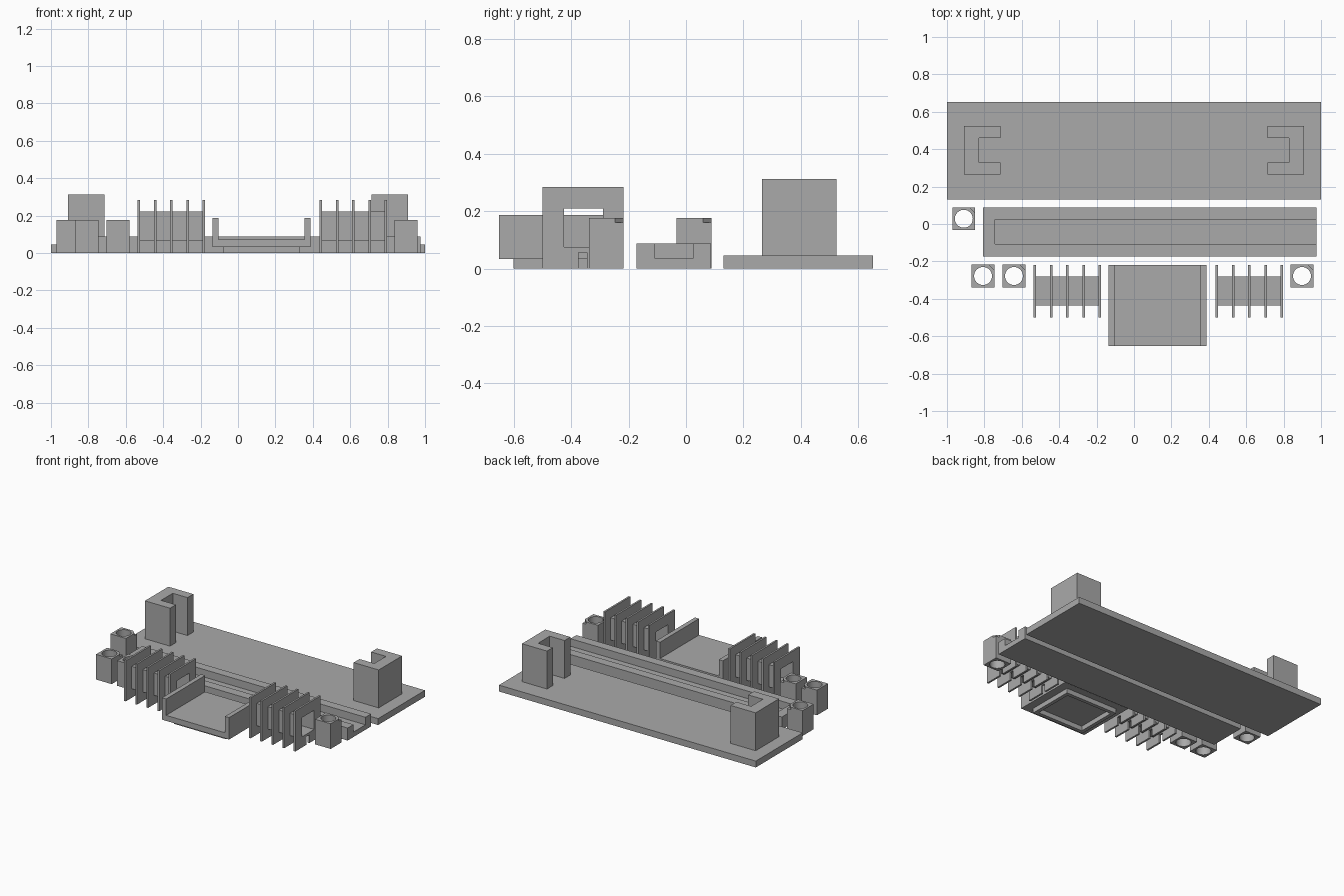
import bpy, bmesh, math
from mathutils import Matrix

if "Cube" in bpy.data.objects:
    bpy.data.objects.remove(bpy.data.objects["Cube"])

grey = bpy.data.materials.new("plain grey")
grey.diffuse_color = (0.4, 0.4, 0.4, 1)
grey.use_nodes = True
grey.node_tree.nodes["Principled BSDF"].inputs["Base Color"].default_value = grey.diffuse_color


def box(name, x, y, z):
    """Box spanning three (min, max) ranges."""
    bm = bmesh.new()
    size = [r[1] - r[0] for r in (x, y, z)]
    mid = [(r[1] + r[0]) / 2 for r in (x, y, z)]
    bmesh.ops.create_cube(bm, size=1, matrix=Matrix.Translation(mid) @ Matrix.Diagonal((*size, 1)))
    return finish(name, bm)


def prism(name, outline, z0, z1):
    """Vertical prism from an anticlockwise xy outline."""
    bm = bmesh.new()
    face = bm.faces.new([bm.verts.new((x, y, z0)) for x, y in outline])
    ext = bmesh.ops.extrude_face_region(bm, geom=[face])
    for v in ext["geom"]:
        if isinstance(v, bmesh.types.BMVert):
            v.co.z = z1
    bmesh.ops.recalc_face_normals(bm, faces=bm.faces)
    return finish(name, bm)


def finish(name, bm):
    mesh = bpy.data.meshes.new(name)
    bm.to_mesh(mesh)
    bm.free()
    mesh.materials.append(grey)
    ob = bpy.data.objects.new(name, mesh)
    bpy.context.collection.objects.link(ob)
    return ob


def cut(ob, *cutters):
    """Subtract the cutters and remove them."""
    bpy.context.view_layer.objects.active = ob
    for c in cutters:
        mod = ob.modifiers.new("cut", "BOOLEAN")
        mod.operation, mod.solver, mod.object = "DIFFERENCE", "EXACT", c
        bpy.ops.object.modifier_apply(modifier=mod.name)
        bpy.data.objects.remove(c)
    return ob


# Rear base plate with two facing slotted towers
box("rear_plate", (-1, 1), (0.13, 0.652), (0, 0.045))
for side, label in ((-1, "left"), (1, "right")):
    c = [(0.715, 0.265), (0.91, 0.265), (0.91, 0.525), (0.715, 0.525),
         (0.715, 0.46), (0.83, 0.46), (0.83, 0.33), (0.715, 0.33)]
    prism(label + "_tower", [(side * x, y) for x, y in c], 0.045, 0.312)

# Long bar with a groove open at its right end
cut(box("grooved_bar", (-0.808, 0.975), (-0.173, 0.088), (0, 0.088)),
    box("groove", (-0.742, 1.1), (-0.108, 0.025), (0.035, 0.2)))

# Square posts with a round bore and one clipped top corner
for i, (x, y) in enumerate(((-0.91, 0.028), (-0.807, -0.278), (-0.642, -0.278), (0.898, -0.278))):
    h = 0.061
    post = box("post_%d" % (i + 1), (x - h, x + h), (y - h, y + h), (0, 0.177))
    n = 32
    bore = prism("bore", [(x + 0.048 * math.cos(2 * math.pi * k / n),
                           y + 0.048 * math.sin(2 * math.pi * k / n)) for k in range(n)], -0.1, 0.3)
    clip = prism("clip", [(x + h + 0.03, y + h - 0.06), (x + h + 0.03, y + h + 0.03),
                          (x + h - 0.06, y + h + 0.03)], 0.16, 0.3)
    cut(post, bore, clip)
    bpy.ops.object.select_all(action="DESELECT")
    post.select_set(True)
    bpy.ops.object.shade_smooth_by_angle(angle=math.radians(30))

# Finned blocks: thin plates strung on a rectangular tube
WIN_Y, WIN_Z = (-0.425, -0.29), (0.075, 0.21)
TUBE_Y, TUBE_Z = (-0.435, -0.28), (0.064, 0.221)
for label, start in (("left", -0.53), ("right", 0.443)):
    step, half = 0.0868, 0.0065
    for i in range(5):
        x = start + i * step
        wide = (x - 0.05, x + 0.05)
        cut(box("%s_fin_%d" % (label, i + 1), (x - half, x + half), (-0.5, -0.218), (0, 0.285)),
            box("window", wide, WIN_Y, WIN_Z),
            box("notch", wide, (-0.375, -0.345), (-0.1, 0.057)))
        if i < 4:
            span = (x + half, x + step - half)
            cut(box("%s_tube_%d" % (label, i + 1), span, TUBE_Y, TUBE_Z),
                box("tube_hole", (span[0] - 0.1, span[1] + 0.1), WIN_Y, WIN_Z))

# Front tray with two side walls, open to front and back
cut(box("tray", (-0.135, 0.387), (-0.652, -0.218), (0.033, 0.187)),
    box("tray_space", (-0.103, 0.355), (-0.8, 0), (0.072, 0.4)))

# Hollow frame under the tray
cut(box("tray_foot", (-0.077, 0.329), (-0.602, -0.268), (0, 0.033)),
    box("foot_space", (-0.052, 0.304), (-0.577, -0.293), (-0.1, 0.1)))
